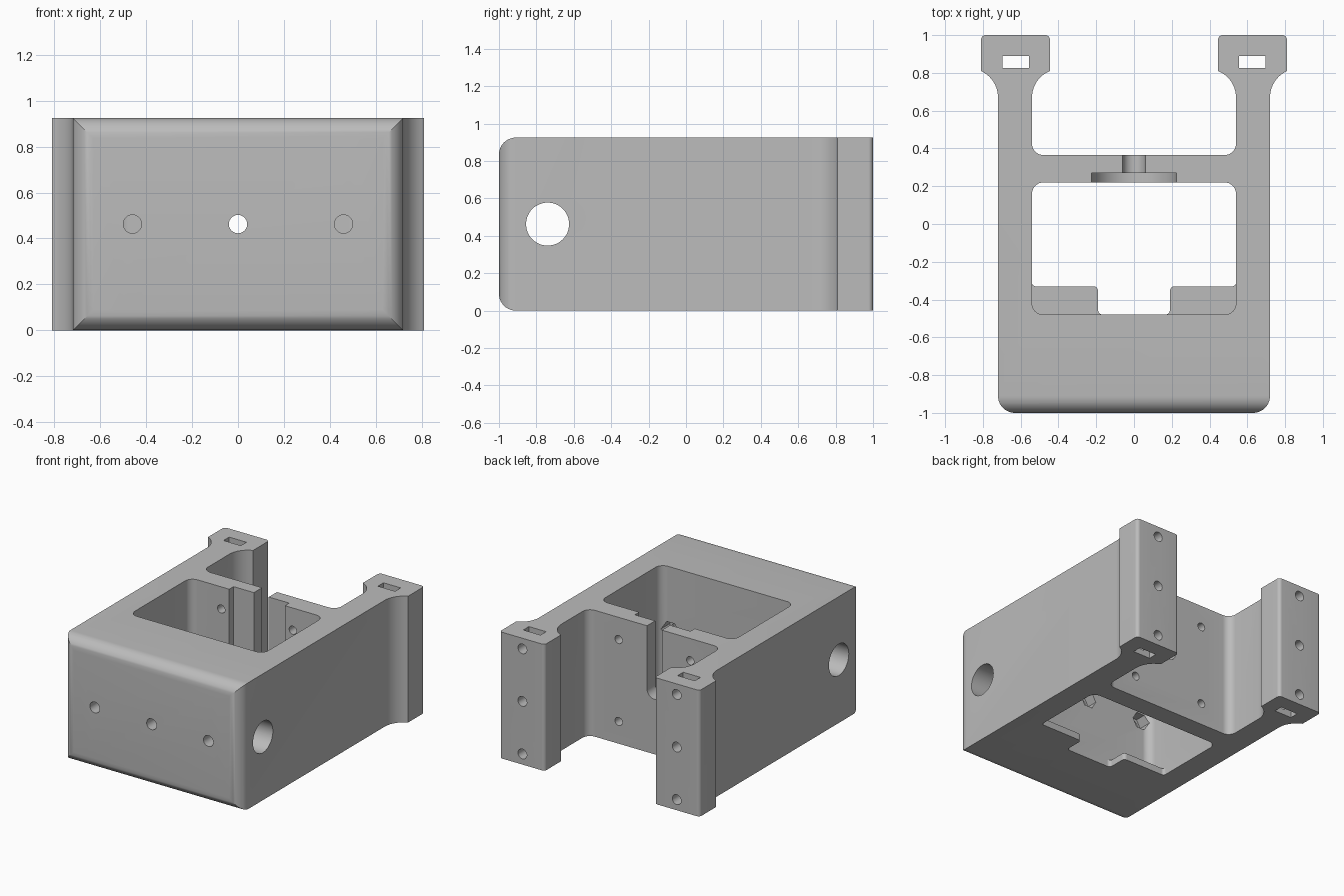
import bpy, bmesh
from math import sin, cos, pi, asin
from mathutils import Vector

cube = bpy.data.objects.get("Cube")
if cube:
    bpy.data.objects.remove(cube, do_unlink=True)

H = 0.925          # overall height
MID = H / 2        # height of the hole centre line
ARM, BAY = 0.72, 0.54   # outer and inner half widths

grey = bpy.data.materials.new("light_grey_plastic")
grey.use_nodes = True
grey.diffuse_color = (0.5, 0.5, 0.5, 1)
grey.node_tree.nodes["Principled BSDF"].inputs["Base Color"].default_value = grey.diffuse_color


def rounded(corners, steps=10):
    """Outline from (u, v, radius) corners, each rounded by its radius."""
    out = []
    for i, (u, v, r) in enumerate(corners):
        p = Vector((u, v))
        if not r:
            out.append(p)
            continue
        a = (Vector(corners[i - 1][:2]) - p).normalized()
        b = (Vector(corners[(i + 1) % len(corners)][:2]) - p).normalized()
        half = a.angle(b) / 2
        centre = p + (a + b).normalized() * (r / sin(half))
        start = p + a * (r / abs(sin(half) / cos(half))) - centre
        end = p + b * (r / abs(sin(half) / cos(half))) - centre
        for k in range(steps + 1):
            t = k / steps
            sweep = pi - 2 * half
            out.append(centre + (start * sin((1 - t) * sweep) + end * sin(t * sweep)) / sin(sweep))
    return out


def rect(u0, u1, v0, v1, r=0):
    return rounded([(u0, v0, r), (u1, v0, r), (u1, v1, r), (u0, v1, r)])


def disc(u, v, r, n=32):
    return [(u + r * cos(2 * pi * k / n), v + r * sin(2 * pi * k / n)) for k in range(n)]


def u_slot(r):
    """Round-bottomed slot, open at the top."""
    arc = [(r * cos(pi + pi * k / 24), MID + r * sin(pi + pi * k / 24)) for k in range(25)]
    return arc + [(r, H + 0.1), (-r, H + 0.1)]


def prism(name, outline, axis, lo, hi):
    place = {"x": lambda u, v, w: (w, u, v),
             "y": lambda u, v, w: (u, w, v),
             "z": lambda u, v, w: (u, v, w)}[axis]
    bm = bmesh.new()
    rings = [[bm.verts.new(place(u, v, w)) for u, v in outline] for w in (lo, hi)]
    for ring in rings:
        bm.faces.new(ring)
    n = len(outline)
    for i in range(n):
        j = (i + 1) % n
        bm.faces.new((rings[0][i], rings[0][j], rings[1][j], rings[1][i]))
    bmesh.ops.recalc_face_normals(bm, faces=bm.faces)
    mesh = bpy.data.meshes.new(name)
    bm.to_mesh(mesh)
    bm.free()
    mesh.materials.append(grey)
    obj = bpy.data.objects.new(name, mesh)
    bpy.context.collection.objects.link(obj)
    return obj


def flare(x, tip, y0, y1):
    """Concave arc, tangent to an arm side at y0, ending at a head corner."""
    dx, dy = abs(tip - x), y1 - y0
    r = (dx * dx + dy * dy) / (2 * dx)
    sign = 1 if tip > x else -1
    sweep = asin(min(1, dy / r))
    return [(x + sign * r * (1 - cos(sweep * k / 10)), y0 + r * sin(sweep * k / 10)) for k in range(11)]


# Body outline: block, two arms, flared heads and the open rear bay
def corner(cx, cy, r, a0, a1):
    return [(cx + r * cos(a0 + (a1 - a0) * k / 10), cy + r * sin(a0 + (a1 - a0) * k / 10)) for k in range(11)]


half = corner(ARM - 0.09, -0.91, 0.09, -pi / 2, 0)
half += flare(ARM, 0.81, 0.67, 0.81)
half += corner(0.785, 0.975, 0.025, 0, pi / 2)
half += corner(0.47, 0.975, 0.025, pi / 2, pi)
half += flare(BAY, 0.445, 0.67, 0.81)[::-1]
half += corner(BAY - 0.06, 0.425, 0.06, 0, -pi / 2)
body = prism("bracket_body", half + [(-x, y) for x, y in reversed(half)], "z", 0, H)


def combine(tool, operation="DIFFERENCE"):
    tool.hide_render = True
    mod = body.modifiers.new(tool.name, "BOOLEAN")
    mod.operation, mod.solver, mod.object = operation, "EXACT", tool
    bpy.context.view_layer.objects.active = body
    bpy.ops.object.modifier_apply(modifier=mod.name)
    bpy.data.objects.remove(tool, do_unlink=True)


def cut(name, outline, axis, lo, hi):
    combine(prism(name, outline, axis, lo, hi))


# Rounded front top and bottom edges
side = rounded([(-1, 0, 0.09), (1.1, 0, 0), (1.1, H, 0), (-1, H, 0.09)])
combine(prism("side_profile", side, "x", -1, 1), "INTERSECT")

# Central pocket, leaving a thin notched ledge at the bottom
cut("pocket", rect(-BAY, BAY, -0.48, 0.22, 0.06), "z", 0.05, H + 0.1)
floor = rounded([(-0.19, -0.48, 0.025), (0.19, -0.48, 0.025), (0.19, -0.33, 0.025), (BAY, -0.33, 0.02),
                 (BAY, 0.22, 0.06), (-BAY, 0.22, 0.06), (-BAY, -0.33, 0.02), (-0.19, -0.33, 0.025)])
cut("floor_opening", floor, "z", -0.1, 0.2)

# Shaft slot and wide recess in the middle wall
cut("shaft_slot", u_slot(0.06), "y", 0.1, 0.45)
cut("collar_recess", u_slot(0.225), "y", 0.1, 0.27)

# Cross bore through the front block
cut("cross_bore", disc(-0.74, MID, 0.115, 48), "x", -1, 1)

# Front screw holes with nut traps inside the pocket
for x in (-0.46, 0, 0.46):
    cut("front_screw_hole", disc(x, MID, 0.04, 24), "y", -1.1, -0.4)
    cut("nut_trap", disc(x, MID, 0.065, 6), "y", -0.56, -0.4)

for s in (-1, 1):
    # Mounting holes in the middle wall
    for dz in (-0.3, 0.3):
        cut("wall_hole", disc(s * 0.29, MID + dz, 0.03, 20), "y", 0.15, 0.45)
    # Slots and rear screw holes in the heads
    cut("head_slot", rect(s * 0.625 - 0.07, s * 0.625 + 0.07, 0.825, 0.89), "z", -0.1, H + 0.1)
    for dz in (-0.385, 0, 0.385):
        cut("head_hole", disc(s * 0.625, MID + dz, 0.036, 20), "y", 0.76, 1.1)

bpy.ops.object.select_all(action="DESELECT")
body.select_set(True)
bpy.context.view_layer.objects.active = body
bpy.ops.object.shade_smooth_by_angle()
